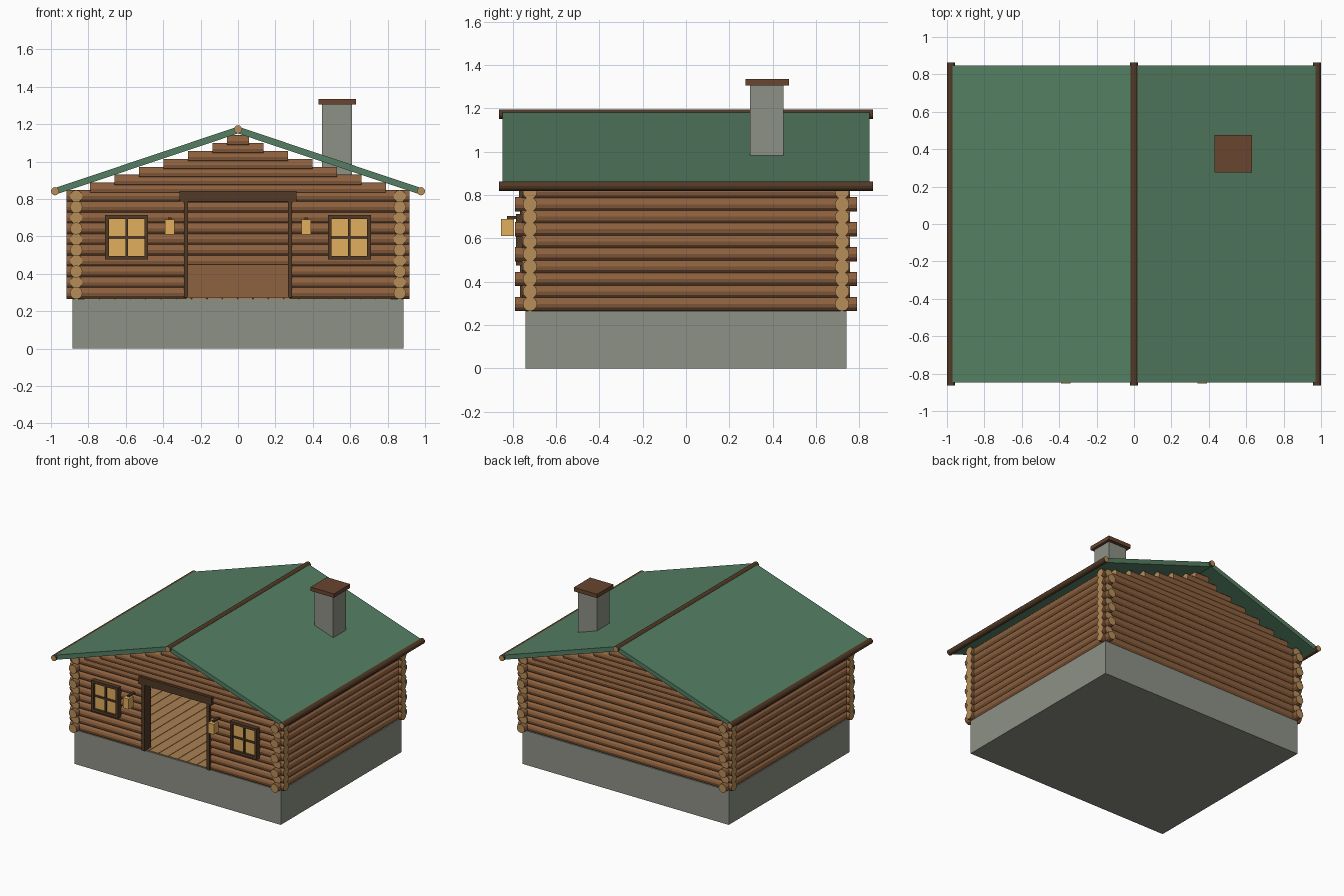
import bpy, bmesh, math
from mathutils import Matrix, Vector

if "Cube" in bpy.data.objects:
    bpy.data.objects.remove(bpy.data.objects["Cube"])


def mat(name, r, g, b):
    m = bpy.data.materials.new(name)
    m.diffuse_color = (r, g, b, 1)
    m.use_nodes = True
    m.node_tree.nodes["Principled BSDF"].inputs["Base Color"].default_value = m.diffuse_color
    return m


BARK = mat("bark", 0.27, 0.12, 0.05)
CUT = mat("cut_wood", 0.47, 0.27, 0.10)
TRIM = mat("dark_trim", 0.085, 0.042, 0.02)
GREEN = mat("roof_green", 0.09, 0.21, 0.125)
STONE = mat("stone", 0.27, 0.285, 0.235)
GLOW = mat("warm_glass", 0.75, 0.43, 0.11)
CAP = mat("chimney_cap", 0.14, 0.06, 0.028)
PLANK = mat("planks", 0.40, 0.22, 0.085)
PITCH, R, BASE = 0.0575, 0.033, 0.297


def finish(name, bm, *mats):
    me = bpy.data.meshes.new(name)
    bm.to_mesh(me)
    bm.free()
    for m in mats:
        me.materials.append(m)
    ob = bpy.data.objects.new(name, me)
    bpy.context.collection.objects.link(ob)
    return ob


def boxes(name, material, items):
    """items: (x0, x1, y0, y1, z0, z1) extents"""
    bm = bmesh.new()
    for x0, x1, y0, y1, z0, z1 in items:
        c = Vector((x0 + x1, y0 + y1, z0 + z1)) / 2
        m = Matrix.Translation(c) @ Matrix.Diagonal((x1 - x0, y1 - y0, z1 - z0, 1))
        bmesh.ops.create_cube(bm, size=1, matrix=m)
    return finish(name, bm, material)


def logs(name, axis, items, r=R, bark=BARK):
    """items: (start, end, side position, z); axis is the log direction"""
    bm = bmesh.new()
    for a, b, side, z in items:
        mid = (a + b) / 2
        if axis == 'X':
            m = Matrix.Translation((mid, side, z)) @ Matrix.Rotation(math.pi / 2, 4, 'Y')
        else:
            m = Matrix.Translation((side, mid, z)) @ Matrix.Rotation(math.pi / 2, 4, 'X')
        bmesh.ops.create_cone(bm, cap_ends=True, segments=12, radius1=r,
                              radius2=r, depth=b - a, matrix=m)
    for f in bm.faces:
        f.material_index = 1 if len(f.verts) > 4 else 0
    return finish(name, bm, bark, CUT)


def mirrored(items):
    return items + [(-x1, -x0, *rest) for x0, x1, *rest in items]


# foundation and plank floor
boxes("foundation", STONE, [(-0.885, 0.885, -0.74, 0.74, 0, 0.265)])
boxes("floor_planks", PLANK,
      [(-0.82 + i * 0.082, -0.742 + i * 0.082, -0.735, 0.69, 0.26, 0.272) for i in range(20)])
boxes("back_bench", BARK, [(-0.6, 0.6, 0.40, 0.69, 0.27, 0.45)])

# log walls
levels = [BASE + i * PITCH for i in range(10)]
front = [(-0.917, 0.917, -0.72, levels[9])]
for z in levels[:9]:
    front += mirrored([(0.275, 0.917, -0.72, z)])
logs("front_wall_logs", 'X', front)
logs("back_wall_logs", 'X', [(-0.917, 0.917, 0.72, z) for z in levels])
for side, s in (("left", -1), ("right", 1)):
    logs(side + "_wall_logs", 'Y',
         [(-h, h, s * 0.865, z) for i, z in enumerate(levels)
          for h in [0.757 if i % 2 else 0.79]])

# stepped gable logs
for side, y in (("front", -0.72), ("back", 0.72)):
    rows = []
    for i in range(7):
        h = max(0.79 - 0.131 * i, 0.06)
        rows.append((-h, h, y, 0.887 - R + 0.0425 * i))
    logs(side + "_gable_logs", 'X', rows)

# roof slabs, with ridge and eave poles
bm = bmesh.new()
for s in (-1, 1):
    prof = [(0, 1.187), (s * 0.98, 0.858), (s * 0.97, 0.825), (0, 1.150)]
    a = [bm.verts.new((x, -0.847, z)) for x, z in prof]
    b = [bm.verts.new((x, 0.847, z)) for x, z in prof]
    bm.faces.new(a)
    bm.faces.new(b)
    for i in range(4):
        j = (i + 1) % 4
        bm.faces.new((a[i], a[j], b[j], b[i]))
bmesh.ops.recalc_face_normals(bm, faces=bm.faces)
finish("roof", bm, GREEN)
logs("roof_poles", 'Y', [(-0.863, 0.863, 0, 1.172), (-0.863, 0.863, -0.978, 0.841),
                         (-0.863, 0.863, 0.978, 0.841)], r=0.022, bark=TRIM)

# chimney
boxes("chimney", STONE, [(0.45, 0.61, 0.295, 0.45, 0.92, 1.305)])
boxes("chimney_cap", CAP, [(0.43, 0.63, 0.275, 0.475, 1.305, 1.335)])

# door frame
boxes("door_posts", TRIM, mirrored([(0.266, 0.29, -0.765, -0.685, 0.272, 0.785)]))
boxes("door_header", TRIM, [(-0.313, 0.313, -0.77, -0.68, 0.785, 0.842)])

# windows
cx, cz, w, h, t = 0.595, 0.594, 0.115, 0.119, 0.02
boxes("window_glass", GLOW, mirrored(
    [(cx - w + t, cx + w - t, -0.768, -0.69, cz - h + t, cz + h - t)]))
boxes("window_frames", TRIM, mirrored([
    (cx - w, cx - w + t, -0.785, -0.70, cz - h, cz + h),
    (cx + w - t, cx + w, -0.785, -0.70, cz - h, cz + h),
    (cx - w + t, cx + w - t, -0.785, -0.70, cz + h - t, cz + h),
    (cx - w + t, cx + w - t, -0.785, -0.70, cz - h, cz - h + t),
    (cx - 0.007, cx + 0.007, -0.778, -0.75, cz - h + t, cz + h - t),
    (cx - w + t, cx + w - t, -0.776, -0.75, cz - 0.007, cz + 0.007)]))

# wall lanterns on brackets
boxes("lanterns", GLOW, mirrored([(0.34, 0.39, -0.854, -0.794, 0.61, 0.69)]))
boxes("lantern_brackets", TRIM, mirrored([
    (0.355, 0.375, -0.825, -0.74, 0.69, 0.702)]))
